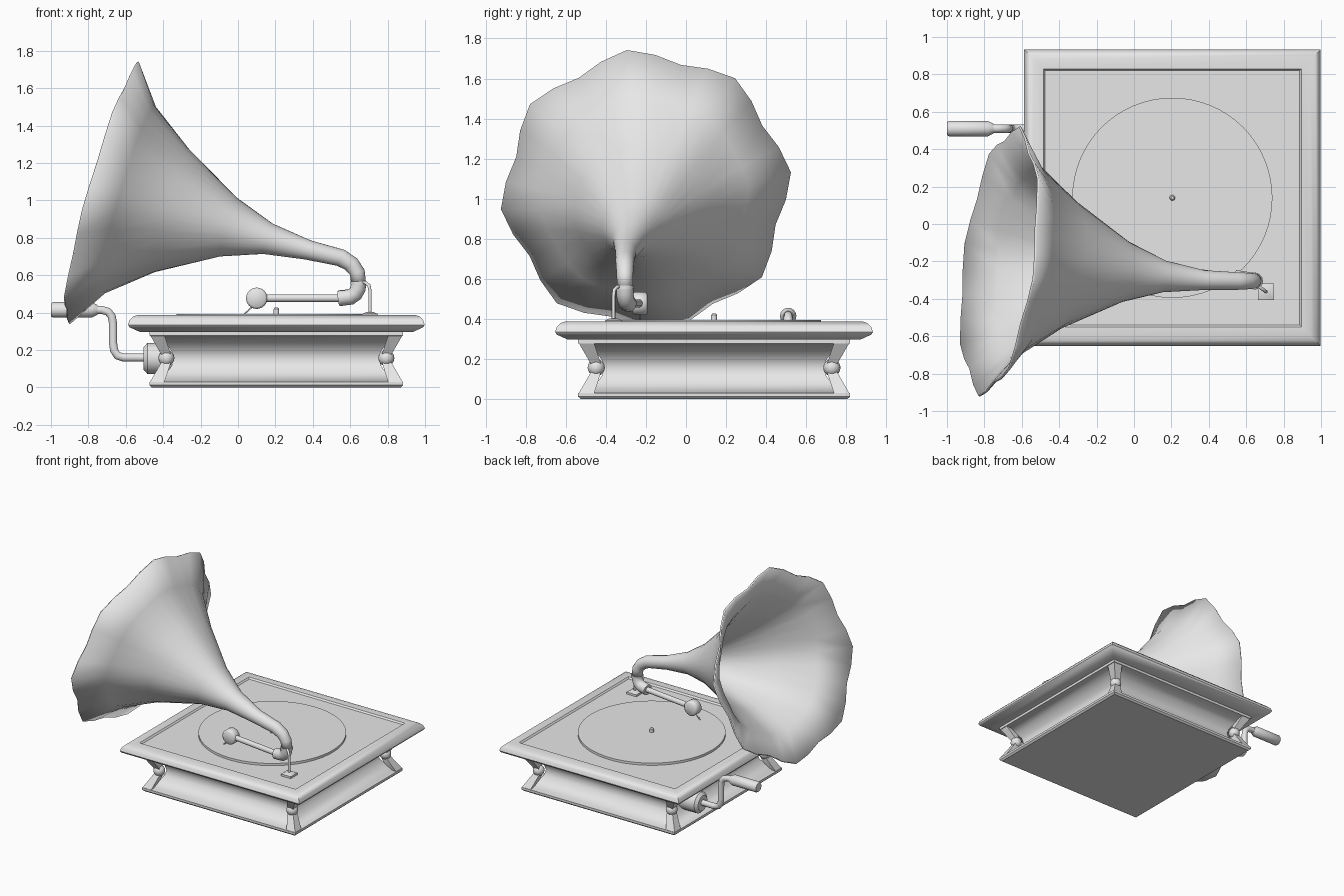
import bpy, bmesh, math
from mathutils import Vector

if "Cube" in bpy.data.objects:
    bpy.data.objects.remove(bpy.data.objects["Cube"])

CX, CY = 0.205, 0.14          # centre of the cabinet
grey = bpy.data.materials.new("plain_grey")
grey.diffuse_color = (0.8, 0.8, 0.8, 1)
grey.use_nodes = True
grey.node_tree.nodes["Principled BSDF"].inputs["Base Color"].default_value = grey.diffuse_color


def finish(ob, angle=40):
    ob.data.materials.clear()
    ob.data.materials.append(grey)
    bpy.ops.object.select_all(action='DESELECT')
    ob.select_set(True)
    bpy.context.view_layer.objects.active = ob
    bpy.ops.object.shade_smooth_by_angle(angle=math.radians(angle))
    return ob


def loft(name, rings, caps=True, angle=40):
    """Skin a list of equal-length point rings."""
    bm = bmesh.new()
    vs = [[bm.verts.new(p) for p in ring] for ring in rings]
    n = len(rings[0])
    for a, b in zip(vs, vs[1:]):
        for i in range(n):
            j = (i + 1) % n
            bm.faces.new((a[i], a[j], b[j], b[i]))
    if caps:
        bm.faces.new(vs[0])
        bm.faces.new(vs[-1])
    bmesh.ops.recalc_face_normals(bm, faces=bm.faces)
    me = bpy.data.meshes.new(name)
    bm.to_mesh(me)
    bm.free()
    ob = bpy.data.objects.new(name, me)
    bpy.context.collection.objects.link(ob)
    return finish(ob, angle)


def square(cx, cy, h, z):
    return [(cx + sx * h, cy + sy * h, z) for sx, sy in ((-1, -1), (1, -1), (1, 1), (-1, 1))]


def turned(name, axis, base, profile, n=24, angle=40):
    """Round part along an axis from (distance, radius) pairs."""
    axis = Vector(axis).normalized()
    u = axis.orthogonal().normalized()
    v = axis.cross(u)
    base = Vector(base)
    rings = [[base + axis * d + (u * math.cos(t) + v * math.sin(t)) * r
              for t in (math.tau * i / n for i in range(n))] for d, r in profile]
    return loft(name, rings, True, angle)


def tube(name, pts, r):
    cu = bpy.data.curves.new(name, 'CURVE')
    cu.dimensions = '3D'
    cu.bevel_depth = r
    cu.bevel_resolution = 3
    cu.use_fill_caps = True
    sp = cu.splines.new('POLY')
    sp.points.add(len(pts) - 1)
    for p, co in zip(sp.points, pts):
        p.co = (*co, 1)
    ob = bpy.data.objects.new(name, cu)
    bpy.context.collection.objects.link(ob)
    bpy.ops.object.select_all(action='DESELECT')
    ob.select_set(True)
    bpy.context.view_layer.objects.active = ob
    bpy.ops.object.convert(target='MESH')
    return finish(bpy.context.view_layer.objects.active, 50)


# cabinet with coved sides
cove = [(0.665, 0), (0.678, 0.012), (0.678, 0.03), (0.64, 0.035), (0.59, 0.075), (0.56, 0.115),
        (0.55, 0.155), (0.56, 0.195), (0.59, 0.235), (0.64, 0.272), (0.678, 0.277), (0.678, 0.30)]
loft("cabinet_body", [square(CX, CY, h, z) for h, z in cove])

# lid with rounded rim and slightly sunken deck
lid = [(0.66, 0.297), (0.73, 0.297), (0.785, 0.322), (0.793, 0.335), (0.785, 0.36),
       (0.765, 0.38), (0.74, 0.388), (0.69, 0.388), (0.68, 0.376)]
loft("cabinet_lid", [square(CX, CY, h, z) for h, z in lid])

# waisted corner posts with balls
for i, (sx, sy) in enumerate(((-1, -1), (1, -1), (1, 1), (-1, 1))):
    post = [(0.639, 0.039, 0.025), (0.58, 0.023, 0.155), (0.639, 0.039, 0.285)]
    loft(f"corner_post_{i + 1}", [square(CX + sx * o, CY + sy * o, h, z) for o, h, z in post])
    bpy.ops.mesh.primitive_uv_sphere_add(segments=16, ring_count=10, radius=0.043,
                                         location=(CX + sx * 0.588, CY + sy * 0.588, 0.157))
    bpy.context.object.name = f"corner_ball_{i + 1}"
    finish(bpy.context.object, 60)

# turntable and spindle
turned("record", (0, 0, 1), (CX, CY, 0.37), [(0, 0.535), (0.024, 0.535)], 64)
turned("spindle", (0, 0, 1), (CX, CY, 0.37), [(0, 0.015), (0.05, 0.015), (0.058, 0.008)], 12)

# fluted horn: centre x, y, z, radius, tilt, flute depth, sideways skew
horn = [(-0.715, -0.20, 1.04, 0.705, 15.5, 0.03, 0.117),
        (-0.58, -0.205, 1.005, 0.515, 15.5, 0.010, 0.117),
        (-0.355, -0.22, 0.945, 0.34, 16, 0.004, 0.11),
        (-0.05, -0.255, 0.857, 0.163, 16, 0, 0.10),
        (0.16, -0.28, 0.795, 0.085, 17, 0, 0.08),
        (0.375, -0.30, 0.735, 0.053, 17, 0, 0.04),
        (0.55, -0.305, 0.693, 0.047, 25, 0, 0),
        (0.605, -0.305, 0.66, 0.044, 48, 0, 0),
        (0.638, -0.305, 0.615, 0.041, 72, 0, 0),
        (0.645, -0.305, 0.555, 0.040, 90, 0, 0)]
rings = []
for x, y, z, r, tilt, flute, skew in horn:
    a = math.radians(tilt)
    u, v = Vector((math.sin(a), 0, math.cos(a))), Vector((skew, 1, 0)).normalized()
    ring = []
    for i in range(32):
        t = math.tau * i / 32
        rr = r + flute * math.cos(8 * t)
        ring.append(Vector((x, y, z)) + (u * math.cos(t - 0.13) + v * math.sin(t - 0.13)) * rr)
    rings.append(ring)
ob = loft("horn", rings, False, 60)
mod = ob.modifiers.new("wall", 'SOLIDIFY')
mod.thickness = 0.012
mod.offset = -1

# collar, elbow, tone arm, sound box and needle
turned("horn_collar", (0, 0, 1), (0.645, -0.305, 0.55), [(0, 0.045), (0.016, 0.045)], 20)
tube("elbow", [(0.645, -0.305, 0.56), (0.642, -0.305, 0.53), (0.628, -0.302, 0.502),
               (0.602, -0.298, 0.484), (0.54, -0.288, 0.477)], 0.043)
tube("tone_arm", [(0.57, -0.291, 0.478), (0.10, -0.23, 0.478)], 0.021)
turned("sound_box", (0, 1, 0), (0.10, -0.267, 0.477),
       [(0, 0.046), (0.01, 0.057), (0.066, 0.057), (0.076, 0.046)], 24, 60)
tube("needle", [(0.075, -0.23, 0.43), (0.035, -0.23, 0.394)], 0.004)

# horn bracket
tube("bracket_rod", [(0.65, -0.32, 0.562), (0.683, -0.345, 0.56), (0.7, -0.358, 0.545),
                     (0.706, -0.362, 0.515), (0.706, -0.362, 0.38)], 0.009)
loft("bracket_foot", [square(0.706, -0.362, 0.043, 0.37), square(0.706, -0.362, 0.043, 0.392),
                      square(0.706, -0.362, 0.02, 0.403)])

# winding crank
turned("crank_boss", (-1, 0, 0), (-0.33, 0.51, 0.155),
       [(0, 0.082), (0.155, 0.082), (0.175, 0.06)], 16)
tube("crank_rod", [(-0.48, 0.51, 0.16), (-0.61, 0.51, 0.16), (-0.645, 0.51, 0.17),
                   (-0.663, 0.51, 0.20), (-0.668, 0.51, 0.24), (-0.668, 0.51, 0.34),
                   (-0.675, 0.51, 0.38), (-0.695, 0.51, 0.405), (-0.73, 0.51, 0.415),
                   (-0.82, 0.51, 0.415)], 0.023)
turned("crank_handle", (-1, 0, 0), (-0.75, 0.51, 0.415),
       [(0, 0.025), (0.03, 0.041), (0.24, 0.041), (0.25, 0.034)], 16)
